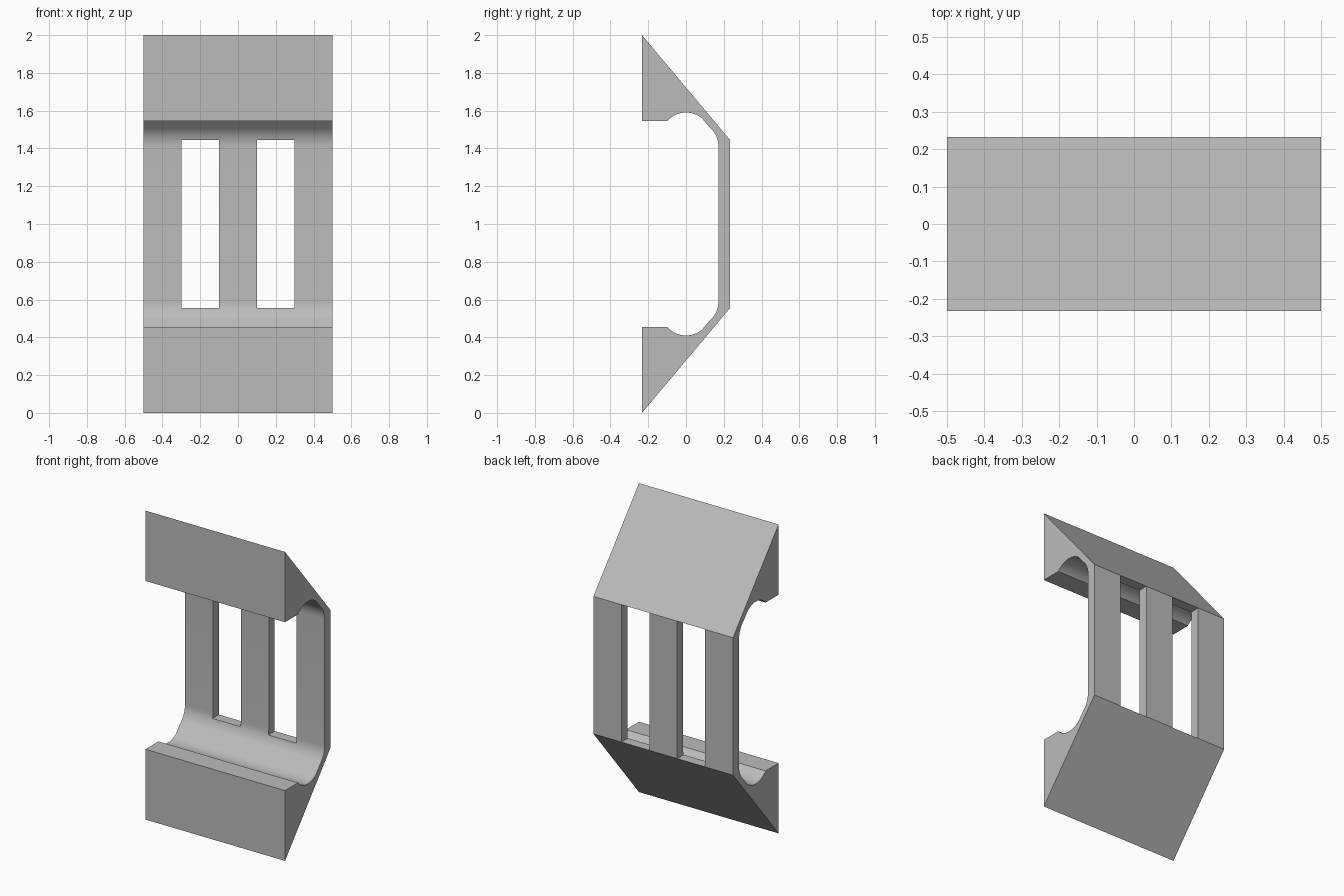
import bpy
import bmesh
from math import sin, cos, radians, atan2, degrees

cube = bpy.data.objects.get("Cube")
if cube:
    bpy.data.objects.remove(cube, do_unlink=True)

WIDTH, DEPTH, MID = 1.0, 0.466, 1.0
BEND_Z = 1.445           # height where the back wall meets the sloped block
WINDOW_X = (-0.2, 0.2)
SLOPE = degrees(atan2(DEPTH, 2 - BEND_Z))   # tilt of the sloped back face

grey = bpy.data.materials.new("plain grey")
grey.use_nodes = True
colour = (0.5, 0.5, 0.5, 1)
grey.diffuse_color = colour
grey.node_tree.nodes["Principled BSDF"].inputs["Base Color"].default_value = colour


def arc(cy, cz, r, start, end, steps):
    angles = [radians(start + (end - start) * i / steps) for i in range(steps + 1)]
    return [(cy + r * cos(a), cz + r * sin(a)) for a in angles]


def extrude_profile(name, points, x0, x1):
    bm = bmesh.new()
    face = bm.faces.new([bm.verts.new((x0, y, z)) for y, z in points])
    moved = bmesh.ops.extrude_face_region(bm, geom=[face])["geom"]
    bmesh.ops.translate(bm, vec=(x1 - x0, 0, 0),
                        verts=[v for v in moved if isinstance(v, bmesh.types.BMVert)])
    bmesh.ops.recalc_face_normals(bm, faces=bm.faces)
    mesh = bpy.data.meshes.new(name)
    bm.to_mesh(mesh)
    bm.free()
    mesh.materials.append(grey)
    ob = bpy.data.objects.new(name, mesh)
    bpy.context.collection.objects.link(ob)
    return ob


# Upper half of the side profile: sloped block, round groove, thin wall
normal = 90 - SLOPE
upper = [(DEPTH / 2, BEND_Z), (-DEPTH / 2, 2), (-DEPTH / 2, 1.545)]
upper += arc(0, 1.456, 0.134, 138.4, normal, 20)
upper += arc(0.037, 1.41, 0.135, normal, 0, 10)

# Lower half mirrors the upper half
lower = [(y, 2 * MID - z) for y, z in reversed(upper)]
bracket = extrude_profile("bracket", upper + lower, -WIDTH / 2, WIDTH / 2)

# Two tall windows through the back wall
low = 2 * MID - BEND_Z
for x in WINDOW_X:
    cutter = extrude_profile("window_cutter", [(0.02, low), (0.4, low), (0.4, BEND_Z), (0.02, BEND_Z)],
                             x - 0.1, x + 0.1)
    cutter.hide_render = True
    mod = bracket.modifiers.new("window", 'BOOLEAN')
    mod.operation = 'DIFFERENCE'
    mod.solver = 'EXACT'
    mod.object = cutter
    bpy.ops.object.select_all(action='DESELECT')
    bpy.context.view_layer.objects.active = bracket
    bracket.select_set(True)
    bpy.ops.object.modifier_apply(modifier=mod.name)
    bpy.data.objects.remove(cutter, do_unlink=True)

# Smooth groove, crisp edges
bpy.ops.object.shade_smooth_by_angle(angle=radians(25))
